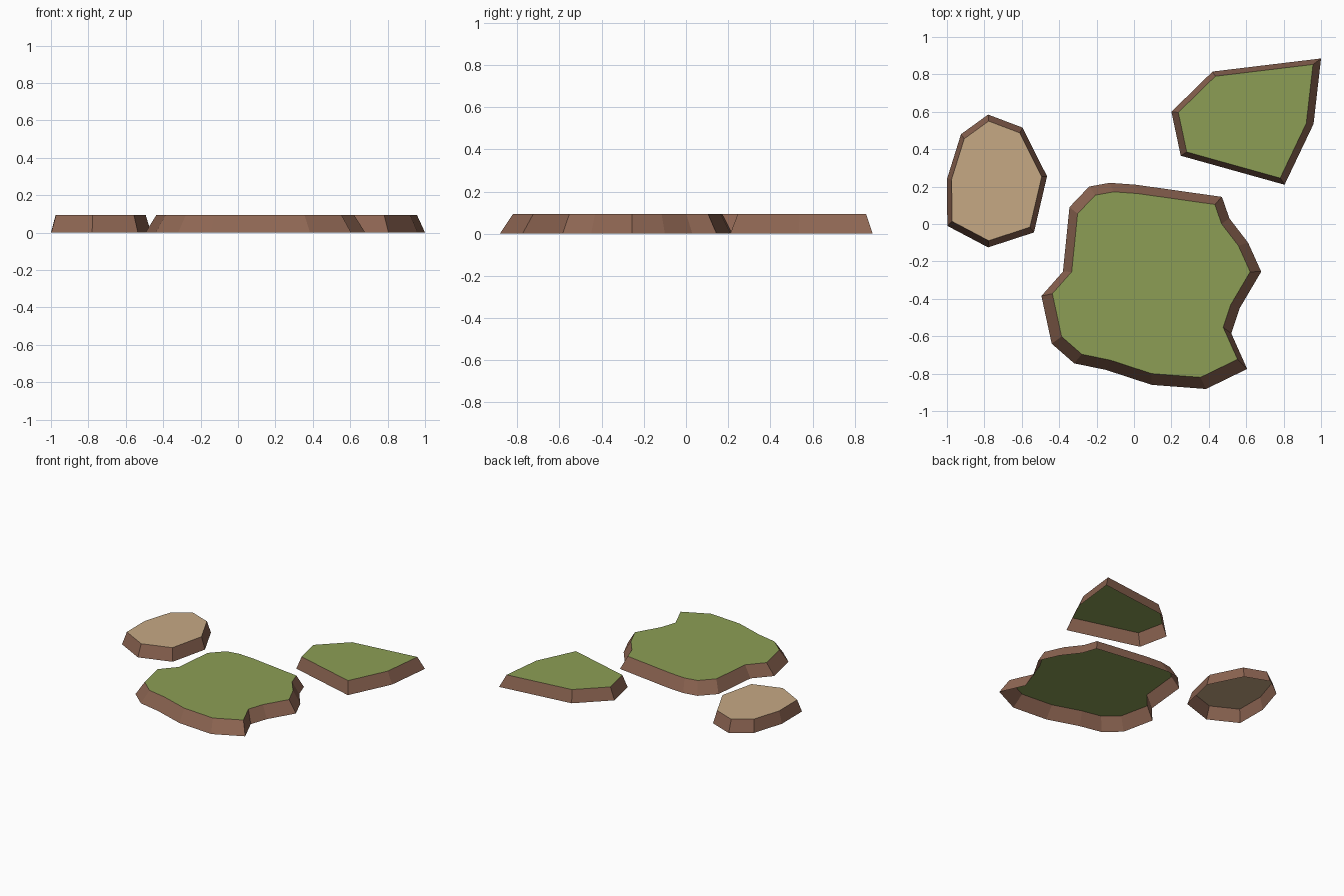
import bpy, bmesh

if "Cube" in bpy.data.objects:
    bpy.data.objects.remove(bpy.data.objects["Cube"])

HEIGHT = 0.094
TAPER = 0.9  # top outline relative to the base outline


def srgb(r, g, b):
    return [((c / 255 + 0.055) / 1.055) ** 2.4 for c in (r, g, b)] + [1.0]


def material(name, rgb):
    m = bpy.data.materials.new(name)
    m.diffuse_color = srgb(*rgb)
    m.use_nodes = True
    m.node_tree.nodes["Principled BSDF"].inputs["Base Color"].default_value = m.diffuse_color
    return m


soil = material("brown soil", (141, 101, 82))
grass = material("green grass", (140, 158, 85))
sand = material("tan sand", (198, 169, 132))


def plateau(name, outline, centre, top_mat):
    """Open-bottomed patch: sloping soil sides and a flat coloured top."""
    cx, cy = centre
    pts = outline[::-1]  # counter-clockwise from above
    bm = bmesh.new()
    low = [bm.verts.new((x, y, 0)) for x, y in pts]
    high = [bm.verts.new((cx + (x - cx) * TAPER, cy + (y - cy) * TAPER, HEIGHT))
            for x, y in pts]
    n = len(pts)
    for i in range(n):
        j = (i + 1) % n
        bm.faces.new((low[i], low[j], high[j], high[i]))
    bm.faces.new(high).material_index = 1
    mesh = bpy.data.meshes.new(name)
    bm.to_mesh(mesh)
    bm.free()
    mesh.materials.append(soil)
    mesh.materials.append(top_mat)
    obj = bpy.data.objects.new(name, mesh)
    bpy.context.collection.objects.link(obj)


# Large grassy patch
plateau("large_grass_patch", [
    (-.24, .20), (-.13, .22), (.01, .21), (.47, .145), (.51, .03), (.61, -.10),
    (.68, -.255), (.565, -.45), (.52, -.585), (.605, -.775), (.385, -.882),
    (.095, -.86), (-.15, -.78), (-.32, -.745), (-.44, -.64), (-.495, -.385),
    (-.38, -.255), (-.345, .09)], (.09, -.26), grass)

# Small grassy patch
plateau("small_grass_patch", [
    (.20, .60), (.42, .815), (1.0, .885), (.96, .535), (.805, .21),
    (.25, .365)], (.57, .565), grass)

# Sandy patch
plateau("sand_patch", [
    (-.78, .585), (-.595, .515), (-.465, .255), (-.535, -.045), (-.78, -.125),
    (-.998, -.01), (-1.0, .24), (-.925, .48)], (-.75, .235), sand)
